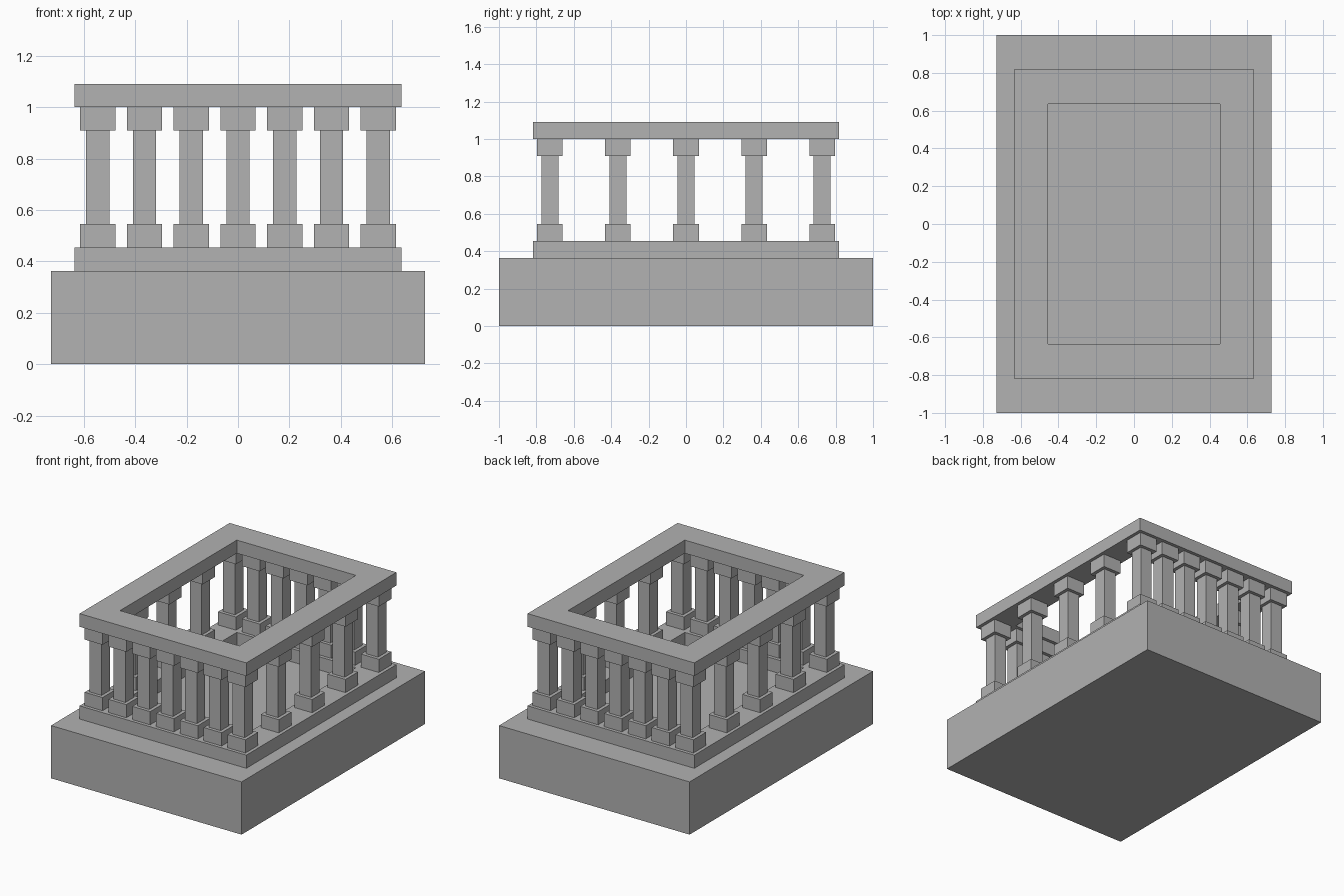
import bpy, bmesh

if "Cube" in bpy.data.objects:
    bpy.data.objects.remove(bpy.data.objects["Cube"])

U = 1 / 11  # modular unit of the model

stone = bpy.data.materials.new("grey_stone")
stone.diffuse_color = (0.445, 0.445, 0.445, 1)
stone.use_nodes = True
stone.node_tree.nodes["Principled BSDF"].inputs["Base Color"].default_value = stone.diffuse_color


def finish(name, bm):
    bmesh.ops.recalc_face_normals(bm, faces=bm.faces)
    mesh = bpy.data.meshes.new(name)
    bm.to_mesh(mesh)
    bm.free()
    mesh.materials.append(stone)
    obj = bpy.data.objects.new(name, mesh)
    bpy.context.collection.objects.link(obj)
    return obj


def add_box(bm, x, y, z0, z1, hx, hy):
    verts = bmesh.ops.create_cube(bm, size=1)["verts"]
    for v in verts:
        v.co.x = (x + v.co.x * 2 * hx) * U
        v.co.y = (y + v.co.y * 2 * hy) * U
        v.co.z = (z0 + (v.co.z + 0.5) * (z1 - z0)) * U


def ring(name, z0, z1, outer, inner):
    """Rectangular frame with an open middle."""
    bm = bmesh.new()
    corners = [(-1, -1), (1, -1), (1, 1), (-1, 1)]
    loops = [[bm.verts.new((sx * h[0] * U, sy * h[1] * U, z * U)) for sx, sy in corners]
             for h, z in ((outer, z0), (outer, z1), (inner, z1), (inner, z0))]
    for k in range(4):
        a, b = loops[k], loops[(k + 1) % 4]
        for i in range(4):
            j = (i + 1) % 4
            bm.faces.new((a[i], a[j], b[j], b[i]))
    return finish(name, bm)


# Solid plinth
bm = bmesh.new()
add_box(bm, 0, 0, 0, 4, 8, 11)
finish("plinth", bm)

# Step under the columns and beam above them
ring("step_frame", 4, 5, (7, 9), (5, 7))
ring("top_beam", 11, 12, (7, 9), (5, 7))

# Columns: seven along front and back, five along each side
spots = [(x, y) for y in (-8, 8) for x in range(-6, 7, 2)]
spots += [(x, y) for x in (-6, 6) for y in (-4, 0, 4)]
column_mesh = None
for n, (x, y) in enumerate(spots, 1):
    if column_mesh is None:
        bm = bmesh.new()
        add_box(bm, 0, 0, 5, 6, 0.75, 0.75)    # foot
        add_box(bm, 0, 0, 6, 10, 0.5, 0.5)     # shaft
        add_box(bm, 0, 0, 10, 11, 0.75, 0.75)  # capital
        obj = finish("column_1", bm)
        column_mesh = obj.data
    else:
        obj = bpy.data.objects.new(f"column_{n}", column_mesh)
        bpy.context.collection.objects.link(obj)
    obj.location = (x * U, y * U, 0)
